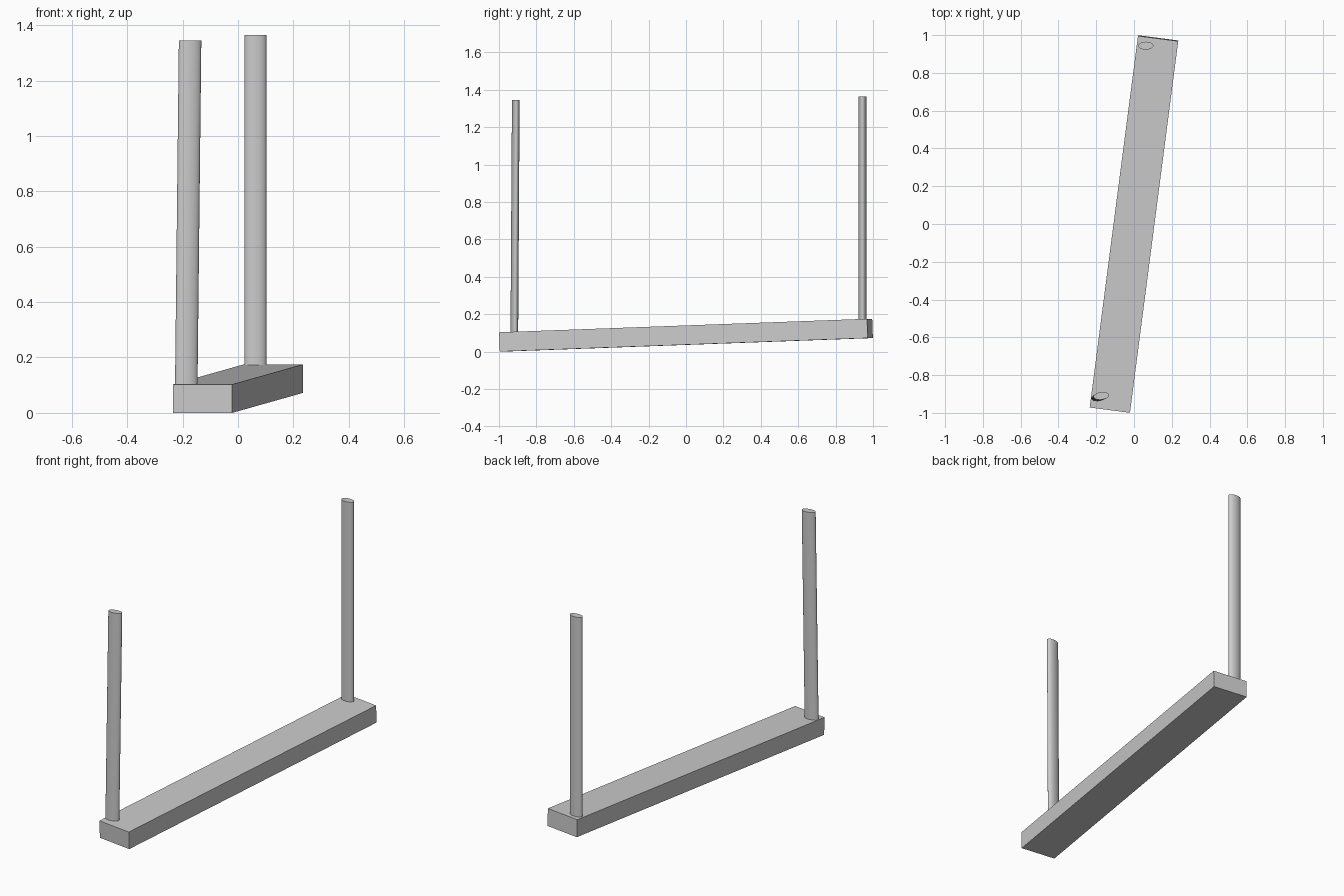
import bpy
from math import radians
from mathutils import Vector, Matrix

if "Cube" in bpy.data.objects:
    bpy.data.objects.remove(bpy.data.objects["Cube"])

# Sloping plank base, yawed and pitched slightly
bpy.ops.mesh.primitive_cube_add(size=1, location=(0, 0, 0.0876))
plank = bpy.context.object
plank.name = "plank_base"
plank.scale = (0.215, 1.985, 0.103)
plank.rotation_euler = (radians(2.08), 0, radians(-7.4))


def post(name, bottom, top, rx, ry, turn):
    """Oval post with level ends, sheared to run from bottom to top."""
    b, t = Vector(bottom), Vector(top)
    bpy.ops.mesh.primitive_cylinder_add(vertices=32, radius=1, depth=1)
    ob = bpy.context.object
    ob.name = name
    d = t - b
    shear = Matrix(((1, 0, d.x, 0), (0, 1, d.y, 0), (0, 0, d.z, 0), (0, 0, 0, 1)))
    ob.data.transform(Matrix.Translation((b + t) / 2) @ shear
                      @ Matrix.Rotation(radians(turn), 4, 'Z')
                      @ Matrix.Diagonal((rx, ry, 1, 1)))
    bpy.ops.object.shade_smooth_by_angle(angle=radians(40))
    return ob


# Upright oval posts, feet sunk slightly into the plank
post("back_post", (0.063, 0.944, 0.15), (0.063, 0.944, 1.364), 0.0395, 0.021, 0)
post("front_post", (-0.187, -0.918, 0.08), (-0.173, -0.910, 1.344), 0.041, 0.020, 8)
